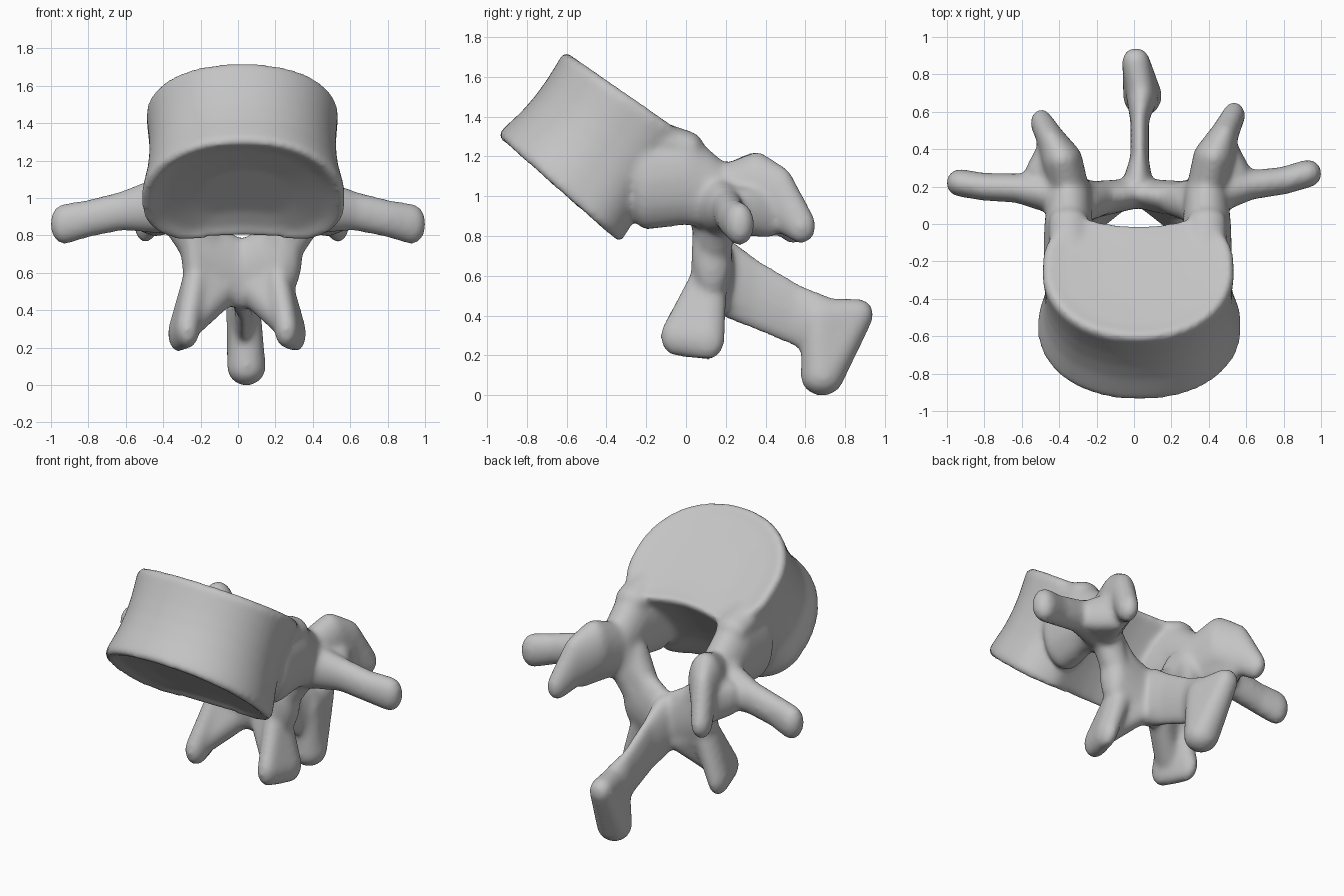
import bpy, bmesh, math
from mathutils import Vector, Matrix

if "Cube" in bpy.data.objects:
    bpy.data.objects.remove(bpy.data.objects["Cube"], do_unlink=True)

mat = bpy.data.materials.new("bone_grey")
mat.use_nodes = True
grey = (0.55, 0.55, 0.55, 1)
mat.diffuse_color = grey
bsdf = mat.node_tree.nodes["Principled BSDF"]
bsdf.inputs["Base Color"].default_value = grey
bsdf.inputs["Roughness"].default_value = 0.7

bm = bmesh.new()
MID = 0.02


def hull(blobs):
    """Closed convex skin around ellipsoids given as (centre, radii)."""
    part = bmesh.new()
    for centre, radii in blobs:
        bmesh.ops.create_icosphere(part, subdivisions=3, radius=1,
                                   matrix=Matrix.LocRotScale(Vector(centre), None, Vector(radii)))
    part.faces.ensure_lookup_table()
    bmesh.ops.delete(part, geom=part.faces[:] + part.edges[:], context="EDGES_FACES")
    out = bmesh.ops.convex_hull(part, input=part.verts[:])
    loose = {g for g in out["geom_interior"] + out["geom_unused"] if isinstance(g, bmesh.types.BMVert)}
    bmesh.ops.delete(part, geom=list(loose), context="VERTS")
    bmesh.ops.recalc_face_normals(part, faces=part.faces[:])
    mesh = bpy.data.meshes.new("part")
    part.to_mesh(mesh)
    part.free()
    bm.from_mesh(mesh)
    bpy.data.meshes.remove(mesh)


def chain(blobs):
    for pair in zip(blobs, blobs[1:]):
        hull(pair)


def pair_chain(blobs, mid=MID, sway=0.0, build=chain):
    """Mirrored parts; sway shifts the outer end backward on the left, forward on the right."""
    for side in (1, -1):
        build([((mid + side * x, y + side * sway * i / (len(blobs) - 1), z), r)
               for i, ((x, y, z), r) in enumerate(blobs)])


# Body: kidney-shaped rings lofted between two tilted, dished end plates
N = 64
LOW = (Vector((0.03, -0.59, 0.98)), Vector((0, 0.75, -0.66)), 0.547, 0.485, 0.345)
TOP = (Vector((0.022, -0.245, 1.482)), Vector((0, 0.82, -0.57)), 0.512, 0.44, 0.35)


def ring(t, scale, lift=0.0):
    a, b = LOW, TOP
    centre = a[0].lerp(b[0], t)
    along = a[1].lerp(b[1], t).normalized()
    up = Vector((0, -along.z, along.y))
    w, front, back = (a[i] + (b[i] - a[i]) * t for i in (2, 3, 4))
    verts = []
    for k in range(N):
        c, s = math.cos(math.tau * k / N), math.sin(math.tau * k / N)
        if s < 0:
            x, d = math.copysign(abs(c) ** 0.92, c), front * s
        else:
            x = math.copysign(abs(c) ** 0.75, c)
            d = back * s ** 0.6 - 0.08 * s ** 0.6 * max(0, 1 - (x / 0.6) ** 2) + 0.03 * s
        p = centre + along * d * scale + up * lift
        verts.append(bm.verts.new((p.x + x * w * scale, p.y, p.z)))
    return verts


rings = [ring(0, 0.45, 0.05), ring(0, 0.8, 0.03), ring(0, 0.96, 0.0), ring(0.05, 1.0),
         ring(0.15, 0.985), ring(0.32, 0.955), ring(0.5, 0.945), ring(0.68, 0.955),
         ring(0.85, 0.98), ring(0.95, 1.0), ring(1, 0.96), ring(1, 0.8, -0.015),
         ring(1, 0.45, -0.025)]
for lower, upper in zip(rings, rings[1:]):
    for k in range(N):
        j = (k + 1) % N
        bm.faces.new((lower[k], lower[j], upper[j], upper[k]))
bm.faces.new(rings[0][::-1])
bm.faces.new(rings[-1])

# Pedicles joining body and arch, blending into the upper rear corners of the body
pair_chain([((0.355, -0.2, 1.08), (0.15, 0.1, 0.25)),
            ((0.37, 0.0, 1.09), (0.13, 0.1, 0.235)),
            ((0.365, 0.17, 1.0), (0.115, 0.09, 0.175)),
            ((0.25, 0.14, 0.74), (0.07, 0.095, 0.12))])
pair_chain([((0.36, -0.2, 1.3), (0.12, 0.08, 0.1)),
            ((0.37, 0.02, 1.24), (0.105, 0.07, 0.085))])

# Laminae closing the arch behind the canal
pair_chain([((0.24, 0.13, 0.7), (0.085, 0.1, 0.22)),
            ((0.0, 0.165, 0.59), (0.06, 0.08, 0.19))])
pair_chain([((0.28, 0.11, 0.92), (0.09, 0.1, 0.12)),
            ((0.12, 0.15, 0.7), (0.05, 0.08, 0.1))])

# Upper joint processes, sweeping back and outward
pair_chain([((0.37, 0.19, 0.99), (0.11, 0.09, 0.17)),
            ((0.405, 0.35, 1.04), (0.11, 0.1, 0.185)),
            ((0.465, 0.47, 0.98), (0.075, 0.075, 0.17)),
            ((0.515, 0.56, 0.85), (0.06, 0.075, 0.09))], sway=0.02)
pair_chain([((0.38, 0.2, 0.94), (0.09, 0.09, 0.13)),
            ((0.46, 0.42, 0.92), (0.07, 0.06, 0.13)),
            ((0.54, 0.28, 0.93), (0.06, 0.07, 0.11))], build=hull)

# Lower joint processes: oblique plates webbed into the laminae
pair_chain([((0.245, 0.125, 0.8), (0.065, 0.095, 0.1)),
            ((0.22, 0.115, 0.58), (0.07, 0.095, 0.1))], mid=0.0)
pair_chain([((0.265, -0.045, 0.295), (0.065, 0.085, 0.1)),
            ((0.315, 0.11, 0.275), (0.055, 0.085, 0.1)),
            ((0.215, 0.115, 0.58), (0.07, 0.095, 0.1))], mid=-0.005, build=hull)
pair_chain([((0.25, 0.02, 0.335), (0.07, 0.09, 0.08)),
            ((0.22, 0.12, 0.6), (0.06, 0.09, 0.1)),
            ((0.08, 0.145, 0.5), (0.06, 0.085, 0.1))], mid=0.0, build=hull)

# Transverse processes
pair_chain([((0.42, 0.16, 0.96), (0.11, 0.11, 0.15)),
            ((0.62, 0.2, 0.93), (0.07, 0.08, 0.105)),
            ((0.8, 0.215, 0.89), (0.07, 0.075, 0.1)),
            ((0.93, 0.245, 0.86), (0.075, 0.075, 0.11))], mid=0.0, sway=0.025)

# Spinous process: thin blade with a thick flared tip
chain([((0.02, 0.22, 0.58), (0.08, 0.08, 0.2)),
       ((0.03, 0.34, 0.51), (0.05, 0.08, 0.18)),
       ((0.03, 0.56, 0.40), (0.05, 0.08, 0.16)),
       ((0.04, 0.7, 0.33), (0.085, 0.09, 0.17))])
hull([((0.01, 0.87, 0.405), (0.075, 0.075, 0.08)),
      ((0.045, 0.67, 0.36), (0.08, 0.09, 0.13)),
      ((0.045, 0.685, 0.095), (0.105, 0.11, 0.1))])

# Fuse everything into one soft skin
mesh = bpy.data.meshes.new("vertebra")
bm.to_mesh(mesh)
bm.free()
mesh.materials.append(mat)
bone = bpy.data.objects.new("vertebra", mesh)
bpy.context.collection.objects.link(bone)
fuse = bone.modifiers.new("fuse", "REMESH")
fuse.mode = "VOXEL"
fuse.voxel_size = 0.016
fuse.use_smooth_shade = True
soften = bone.modifiers.new("soften", "SMOOTH")
soften.factor = 0.5
soften.iterations = 16
